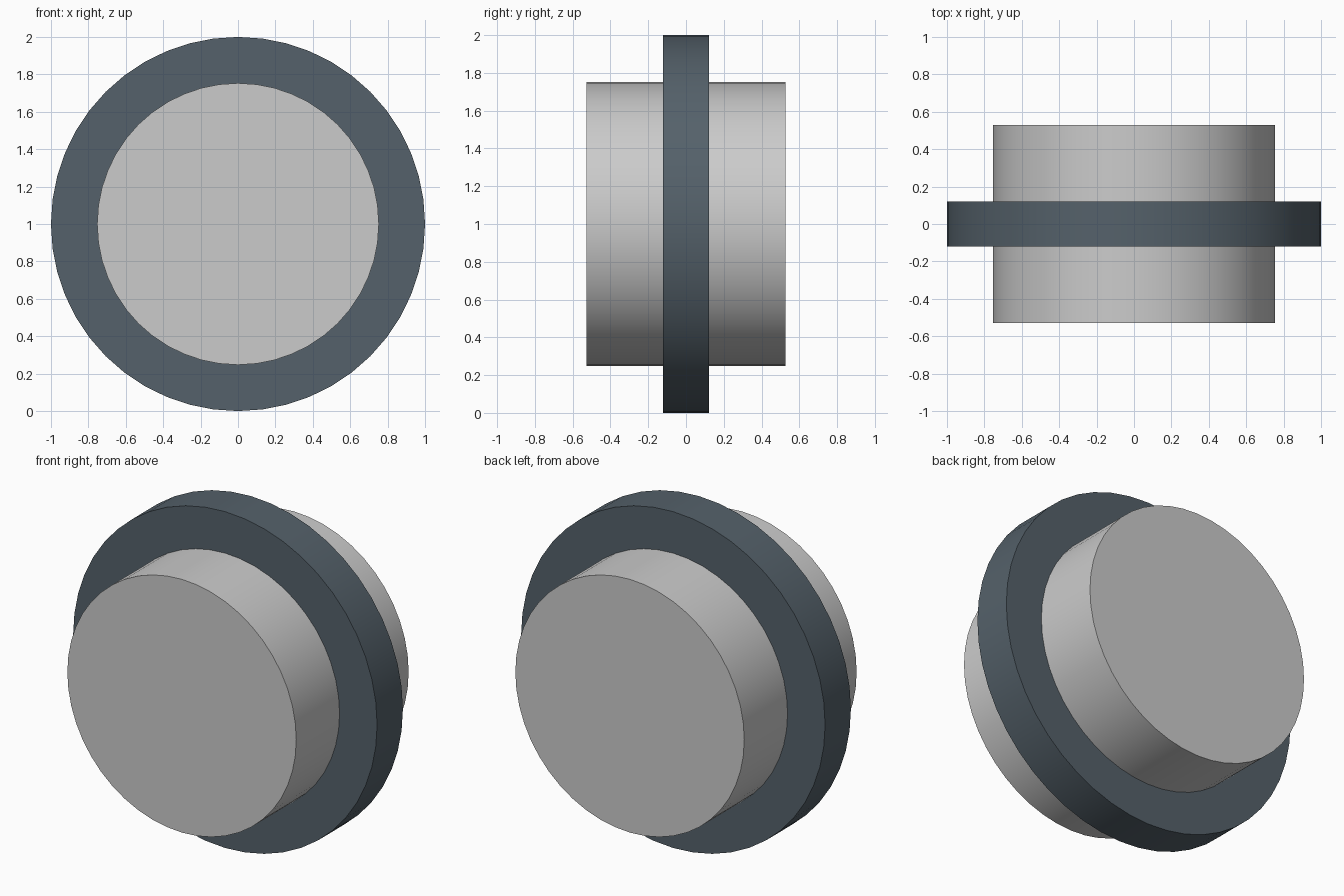
import bpy
import math

if "Cube" in bpy.data.objects:
    bpy.data.objects.remove(bpy.data.objects["Cube"])

SIDES = 48


def disc(name, radius, depth, color=None):
    # Upright cylinder lying along y, centred one unit above the floor
    bpy.ops.mesh.primitive_cylinder_add(
        vertices=SIDES, radius=radius, depth=depth,
        location=(0, 0, 1), rotation=(math.pi / 2, 0, 0))
    obj = bpy.context.object
    obj.name = name
    bpy.ops.object.transform_apply(location=False, rotation=True, scale=True)
    bpy.ops.object.shade_smooth_by_angle(angle=math.radians(30))
    if color:
        mat = bpy.data.materials.new(name + "_material")
        mat.diffuse_color = color
        mat.use_nodes = True
        mat.node_tree.nodes["Principled BSDF"].inputs["Base Color"].default_value = mat.diffuse_color
        obj.data.materials.append(mat)
    return obj


# Wide grey hub passing through the rim
disc("hub", 0.753, 1.056)

# Dark outer rim
disc("rim", 1.0, 0.242, (0.09, 0.12, 0.145, 1))
